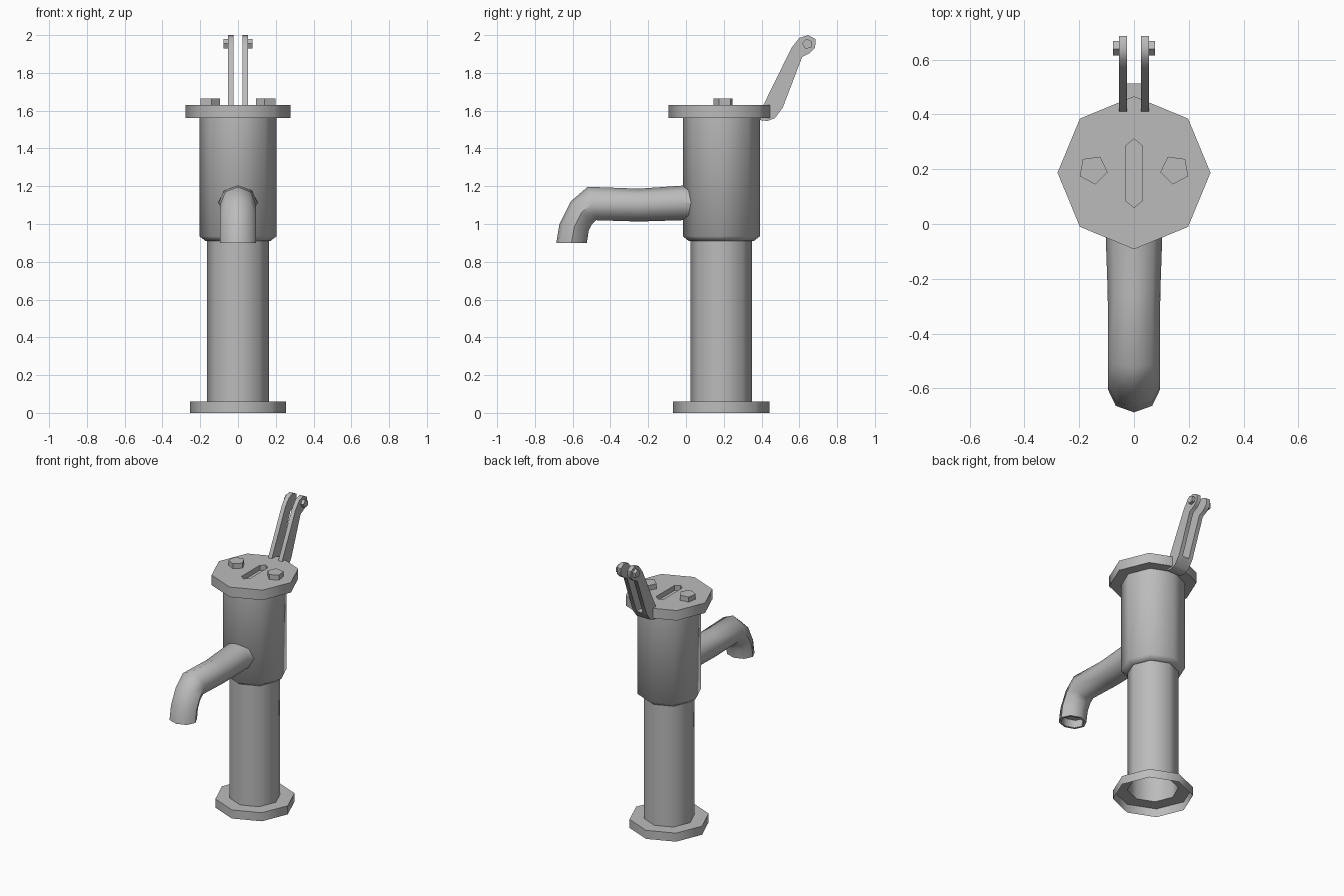
import bpy, bmesh, math
from mathutils import Vector

cube = bpy.data.objects.get("Cube")
if cube:
    bpy.data.objects.remove(cube, do_unlink=True)

BODY_Y = 0.187

grey = bpy.data.materials.new("cast_iron_grey")
grey.use_nodes = True
grey.diffuse_color = (0.5, 0.5, 0.5, 1)
grey.node_tree.nodes["Principled BSDF"].inputs["Base Color"].default_value = (0.5, 0.5, 0.5, 1)


def loft(name, rings, start=True, end=True):
    """Skin a list of equal-length point rings, with optional end faces."""
    bm = bmesh.new()
    loops = [[bm.verts.new(p) for p in ring] for ring in rings]
    n = len(loops[0])
    for a, b in zip(loops, loops[1:]):
        for i in range(n):
            j = (i + 1) % n
            bm.faces.new((a[i], a[j], b[j], b[i]))
    if start:
        bm.faces.new(loops[0][::-1])
    if end:
        bm.faces.new(loops[-1])
    bmesh.ops.recalc_face_normals(bm, faces=bm.faces)
    mesh = bpy.data.meshes.new(name)
    bm.to_mesh(mesh)
    bm.free()
    mesh.materials.append(grey)
    mesh.shade_smooth()
    mesh.set_sharp_from_angle(angle=math.radians(50))
    obj = bpy.data.objects.new(name, mesh)
    bpy.context.collection.objects.link(obj)
    return obj


def circle(sides, radius, turn=0):
    angles = [turn + math.tau * i / sides for i in range(sides)]
    return [(radius * math.cos(a), radius * math.sin(a)) for a in angles]


def lathe(name, profile, **ends):
    """Eight-sided turned part around the body axis."""
    rings = [[(x, y + BODY_Y, z) for x, y in circle(8, r)] for r, z in profile]
    return loft(name, rings, **ends)


def prism_z(name, outline, z0, z1):
    return loft(name, [[(x, y, z) for x, y in outline] for z in (z0, z1)])


def prism_x(name, outline, x0, x1):
    return loft(name, [[(x, y, z) for y, z in outline] for x in (x0, x1)])


# Body: hollow foot, standpipe and wider barrel
lathe("foot_flange", [(0.255, 0), (0.255, 0.06), (0.163, 0.06)], start=False, end=False)
lathe("standpipe", [(0.163, 0.06), (0.163, 0.92)], start=False, end=False)
lathe("barrel", [(0.163, 0.91), (0.172, 0.91), (0.204, 0.935), (0.204, 1.56)],
      start=False, end=False)

# Lid with a recessed slot
lid = lathe("lid", [(0.279, 1.56), (0.279, 1.63)])
half = [(0.031, 0.085), (0.031, 0.285), (0, 0.31)]
slot = half + [(-0.031, 0.285), (-0.031, 0.085), (0, 0.06)]
cutter = prism_z("slot_cutter", slot, 1.595, 1.7)
cutter.hide_render = True
cutter.display_type = 'WIRE'
cut = lid.modifiers.new("slot", 'BOOLEAN')
cut.operation = 'DIFFERENCE'
cut.solver = 'EXACT'
cut.object = cutter

# Spout: each section has a top point, a bottom point and a half width
sections = [
    ((0.08, 1.205), (0.08, 1.02), 0.106),
    ((-0.02, 1.203), (-0.02, 1.02), 0.104),
    ((-0.25, 1.187), (-0.25, 1.013), 0.096),
    ((-0.52, 1.197), (-0.475, 1.02), 0.094),
    ((-0.61, 1.12), (-0.497, 1.0), 0.094),
    ((-0.67, 1.0), (-0.515, 0.965), 0.094),
    ((-0.687, 0.9), (-0.525, 0.9), 0.094),
    ((-0.672, 0.9), (-0.54, 0.9), 0.078),
    ((-0.662, 0.95), (-0.535, 0.95), 0.078),
]
rings = []
for top, bottom, width in sections:
    t, b = Vector((0, *top)), Vector((0, *bottom))
    mid, up = (t + b) / 2, (t - b) / 2
    rings.append([mid + up * s + Vector((width * c, 0, 0)) for c, s in circle(8, 1)])
loft("spout", rings, start=False)

# Forked lever bracket, its pivot bolts and the lid bolts
arm = [(0.39, 1.55), (0.43, 1.545), (0.47, 1.56), (0.512, 1.615), (0.615, 1.885),
       (0.655, 1.905), (0.684, 1.935), (0.685, 1.98), (0.645, 2.0), (0.6, 1.985),
       (0.56, 1.935), (0.41, 1.63)]
for side, sx in (("left", 1), ("right", -1)):
    prism_x("lever_arm_" + side, arm, sx * 0.025, sx * 0.054)
    pivot = [(y + 0.643, z + 1.953) for y, z in circle(5, 0.028, math.radians(100))]
    prism_x("pivot_bolt_" + side, pivot, sx * 0.05, sx * 0.076)
    hexagon = [(sx * (0.149 - x), y + 0.198) for x, y in circle(5, 0.054, math.radians(-10))]
    prism_z("lid_bolt_" + side, hexagon, 1.625, 1.665)
prism_x("lever_web", arm[:4] + [(0.41, 1.615)], -0.027, 0.027)
